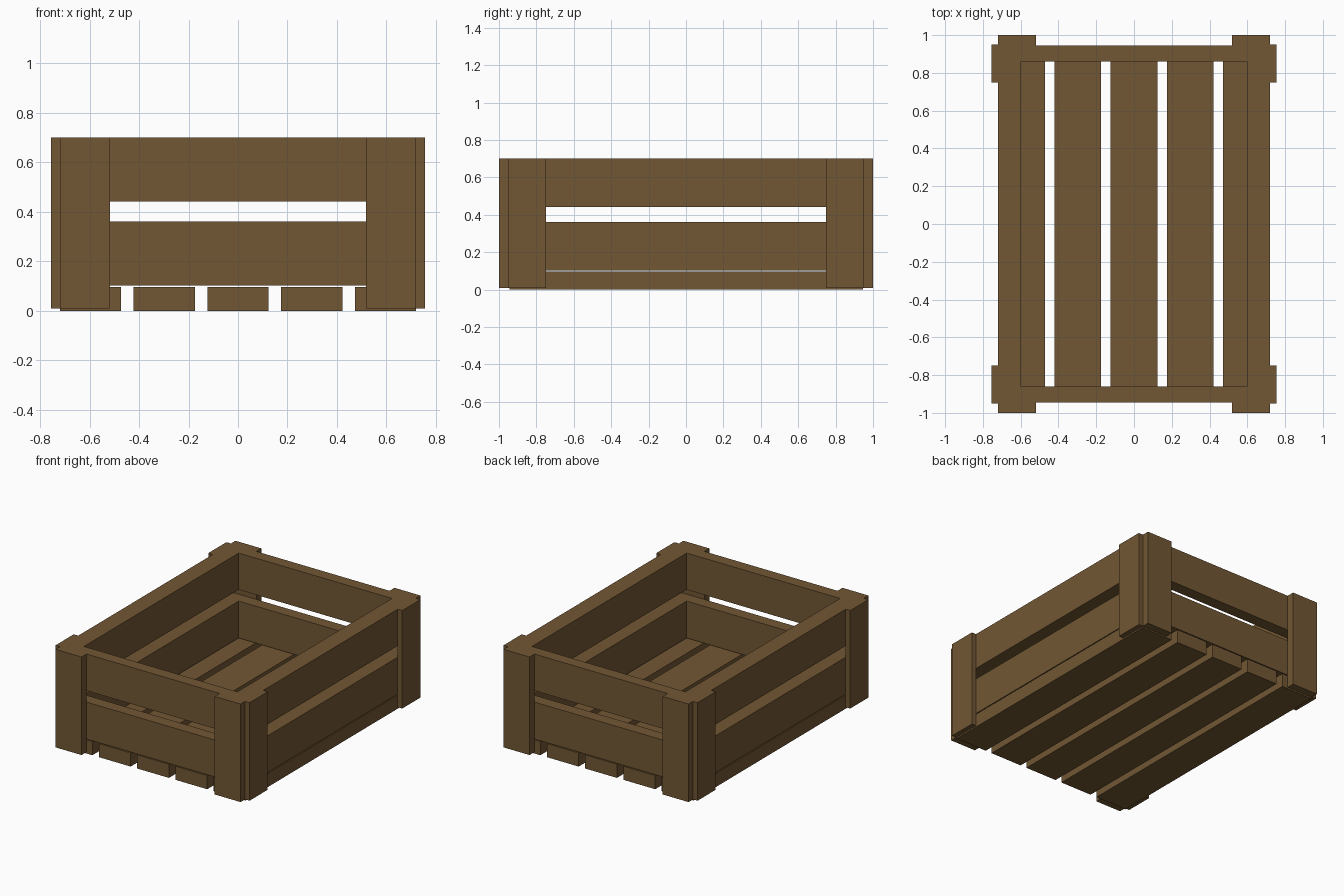
import bpy, bmesh

if "Cube" in bpy.data.objects:
    bpy.data.objects.remove(bpy.data.objects["Cube"])

wood = bpy.data.materials.new("brown wood")
wood.diffuse_color = (0.168, 0.096, 0.034, 1)
wood.use_nodes = True
wood.node_tree.nodes["Principled BSDF"].inputs["Base Color"].default_value = wood.diffuse_color

HX, HY = 0.72, 0.945      # outer half size of the crate walls
IX, IY = 0.597, 0.86      # inner half size of the crate walls
TOP = 0.70


def finish(name, bm):
    bmesh.ops.recalc_face_normals(bm, faces=bm.faces)
    mesh = bpy.data.meshes.new(name)
    bm.to_mesh(mesh)
    bm.free()
    mesh.materials.append(wood)
    obj = bpy.data.objects.new(name, mesh)
    bpy.context.collection.objects.link(obj)
    return obj


def board(name, x, y, z):
    """Box from (min, max) pairs."""
    bm = bmesh.new()
    bmesh.ops.create_cube(bm, size=1)
    for v in bm.verts:
        v.co = [(a + b) / 2 + c * (b - a) for c, (a, b) in zip(v.co, (x, y, z))]
    return finish(name, bm)


def wall_ring(name, z0, z1):
    """Rectangular frame with an open middle."""
    bm = bmesh.new()
    corners = [(-1, -1), (1, -1), (1, 1), (-1, 1)]
    rings = [[bm.verts.new((sx * hx, sy * hy, z)) for sx, sy in corners]
             for hx, hy, z in ((HX, HY, z0), (HX, HY, z1), (IX, IY, z1), (IX, IY, z0))]
    for r in range(4):
        a, b = rings[r], rings[(r + 1) % 4]
        for i in range(4):
            j = (i + 1) % 4
            bm.faces.new((a[i], a[j], b[j], b[i]))
    return finish(name, bm)


# Floor slats running front to back
for i in range(5):
    c = (i - 2) * 0.298
    board(f"floor_slat_{i + 1}", (c - 0.124, c + 0.124), (-HY, HY), (0, 0.096))

# Lower and upper wall boards
wall_ring("lower_wall", 0.102, 0.362)
wall_ring("upper_wall", 0.442, TOP)

# Corner battens: one on the end face and one on the side face of each corner
for sx, xn in ((-1, "left"), (1, "right")):
    for sy, yn in ((-1, "front"), (1, "back")):
        def span(s, a, b):
            return tuple(sorted((s * a, s * b)))
        board(f"end_batten_{yn}_{xn}", span(sx, 0.518, HX), span(sy, HY, 1.0), (0.01, TOP))
        board(f"side_batten_{yn}_{xn}", span(sx, HX, 0.755), span(sy, 0.748, 0.949), (0.01, TOP))
